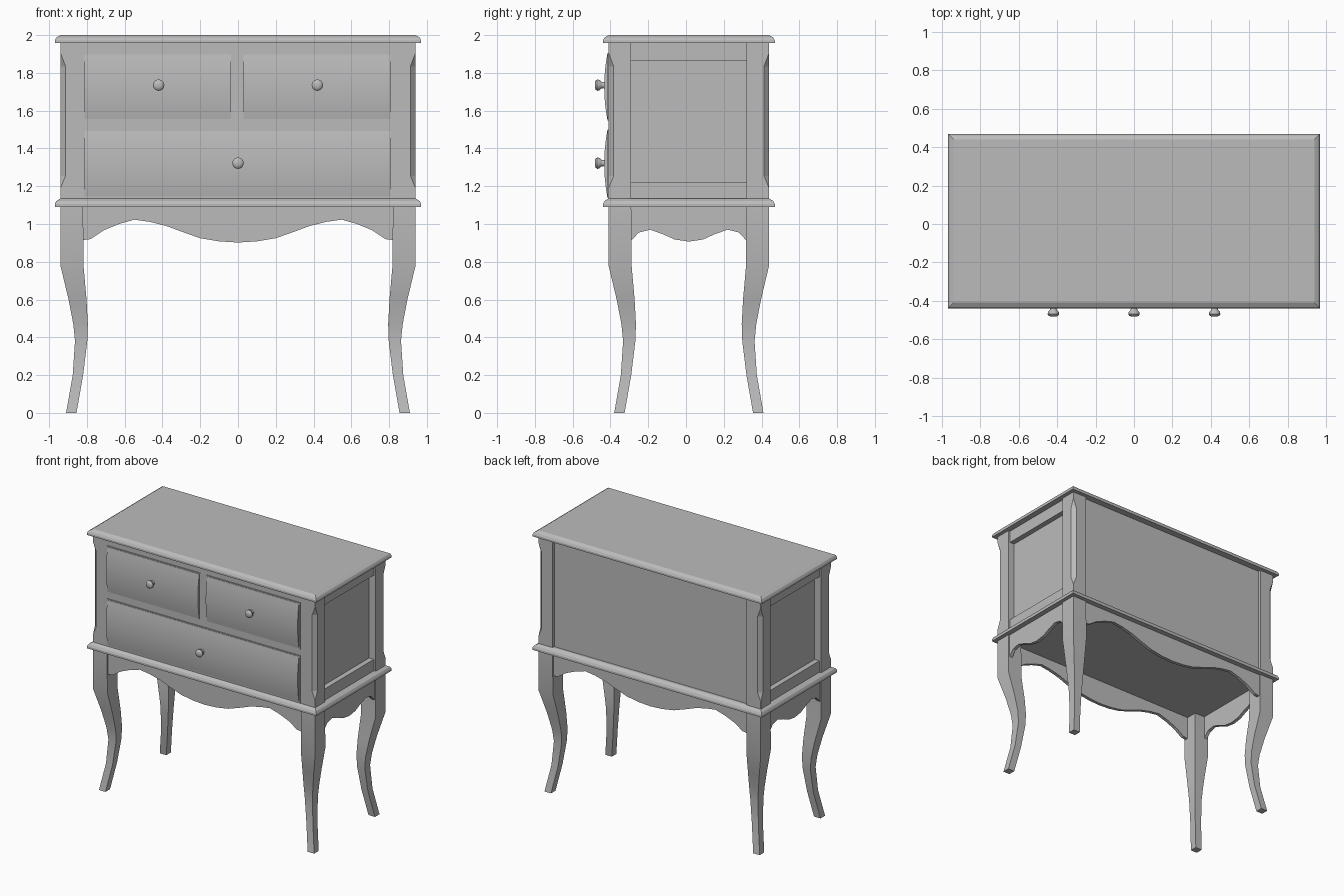
import bpy, bmesh, math

cube = bpy.data.objects.get("Cube")
if cube:
    bpy.data.objects.remove(cube, do_unlink=True)

CY = 0.015            # middle of the carcass in depth
DX, DY = 0.94, 0.425  # half width and half depth over the posts
SKEW = DX - DY        # a leg's depth offset follows its width offset

paint = bpy.data.materials.new("grey paint")
paint.use_nodes = True
GREY = (0.5, 0.5, 0.5, 1)
paint.diffuse_color = GREY
paint.node_tree.nodes["Principled BSDF"].inputs["Base Color"].default_value = GREY


def loft(name, rings, smooth=None):
    """Skin a list of equal point rings and cap both ends."""
    bm = bmesh.new()
    rows = [[bm.verts.new(p) for p in ring] for ring in rings]
    n = len(rows[0])
    for a, b in zip(rows, rows[1:]):
        for i in range(n):
            j = (i + 1) % n
            bm.faces.new((a[i], a[j], b[j], b[i]))
    bm.faces.new(rows[0])
    bm.faces.new(rows[-1])
    bmesh.ops.recalc_face_normals(bm, faces=bm.faces)
    mesh = bpy.data.meshes.new(name)
    bm.to_mesh(mesh)
    bm.free()
    mesh.materials.append(paint)
    obj = bpy.data.objects.new(name, mesh)
    bpy.context.collection.objects.link(obj)
    if smooth:
        bpy.ops.object.select_all(action='DESELECT')
        obj.select_set(True)
        bpy.context.view_layer.objects.active = obj
        bpy.ops.object.shade_smooth_by_angle(angle=math.radians(smooth))
    return obj


def rect(x0, x1, y0, y1, z):
    return [(x0, y0, z), (x1, y0, z), (x1, y1, z), (x0, y1, z)]


def box(name, x0, x1, y0, y1, z0, z1):
    return loft(name, [rect(x0, x1, y0, y1, z) for z in (z0, z1)])


# Moulded top and waist slabs, with a rounded upper edge
def moulding(name, z0, z1):
    h = z1 - z0
    steps = [(0.03, 0), (0.03, 0.35), (0.022, 0.7), (0, 1)]
    loft(name, [rect(-DX - o, DX + o, CY - DY - o, CY + DY + o, z0 + h * t)
                for o, t in steps])


moulding("top", 1.957, 2.0)
moulding("waist_moulding", 1.09, 1.135)

# Four curved legs and stop-chamfered corner posts
LEG = [(0, 0.91, 0.855), (0.2, 0.875, 0.82), (0.38, 0.863, 0.798),
       (0.47, 0.872, 0.795), (0.6, 0.897, 0.802), (0.78, 0.94, 0.818),
       (1.1, 0.94, 0.82)]
POST = [(1.13, 0.0004), (1.19, 0.0004), (1.255, 0.027), (1.835, 0.027),
        (1.905, 0.0004), (1.96, 0.0004)]
for sx, side in ((1, "left"), (-1, "right")):
    for sy, end in ((1, "back"), (-1, "front")):
        def corner(a, b, z):
            return (sx * a, CY + sy * (b - SKEW), z)
        loft(f"{end}_{side}_leg",
             [[corner(o, o, z), corner(i, o, z), corner(i, i, z), corner(o, i, z)]
              for z, o, i in LEG], smooth=30)
        loft(f"{end}_{side}_post",
             [[corner(DX - c, DX, z), corner(0.82, DX, z), corner(0.82, 0.82, z),
               corner(DX, 0.82, z), corner(DX, DX - c, z)] for z, c in POST])

# Carcass: front frame, back panel, framed side panels
FRONT, BACK = CY - DY, CY + DY
box("front_frame", -0.82, 0.82, FRONT, FRONT + 0.03, 1.13, 1.96)
box("back_panel", -0.82, 0.82, BACK - 0.04, BACK - 0.02, 1.13, 1.96)
for s, side in ((1, "left"), (-1, "right")):
    for part, outer, z0, z1 in (("side_panel", 0.885, 1.13, 1.96),
                                ("upper_side_rail", 0.925, 1.865, 1.96),
                                ("lower_side_rail", 0.925, 1.13, 1.222)):
        x0, x1 = sorted((s * 0.87, s * outer))
        box(f"{side}_{part}", x0, x1, CY - 0.305, CY + 0.305, z0, z1)

# Scalloped aprons, from half an outline mirrored about the middle
WIDE = [(0, 0.902), (0.1, 0.908), (0.2, 0.925), (0.3, 0.96), (0.38, 0.99),
        (0.47, 1.012), (0.55, 1.023), (0.63, 1.0), (0.71, 0.967),
        (0.78, 0.92), (0.82, 0.915)]
NARROW = [(0, 0.907), (0.075, 0.918), (0.135, 0.945), (0.205, 0.97),
          (0.265, 0.955), (0.305, 0.912)]


def outline(half):
    end = half[-1][0]
    return ([(-u, z) for u, z in reversed(half[1:])] + half
            + [(end, 1.1), (-end, 1.1)])


for s, end, side in ((1, "back", "left"), (-1, "front", "right")):
    loft(f"{end}_apron", [[(u, CY + s * d, z) for u, z in outline(WIDE)]
                          for d in (DY - 0.01, DY - 0.035)])
    loft(f"{side}_apron", [[(s * d, CY + u, z) for u, z in outline(NARROW)]
                           for d in (DX - 0.01, DX - 0.035)])


# Bowed drawer fronts on thin backing plates
def drawer(name, x0, x1, z0, z1, lip=0.008):
    box(name + "_edge", x0, x1, FRONT - 0.005, FRONT + 0.01, z0, z1)
    mid, half = (z0 + z1) / 2, (z1 - z0) / 2 - lip
    ts = [k / 6 - 1 for k in range(13)]
    bow = [(FRONT - 0.007 - 0.016 * (1 - t * t), mid + half * t) for t in ts]
    bow += [(FRONT, mid + half), (FRONT, mid - half)]
    loft(name + "_front", [[(x, y, z) for y, z in bow]
                           for x in (x0 + lip, x1 - lip)], smooth=30)


# Turned knob, flaring out to a domed head
def knob(name, x, z):
    prof = [(-0.425, 0.02), (-0.437, 0.016), (-0.448, 0.018), (-0.458, 0.028),
            (-0.47, 0.03), (-0.478, 0.025), (-0.483, 0.012)]
    ring = [2 * math.pi * k / 20 for k in range(20)]
    loft(name, [[(x + r * math.cos(a), y, z + r * math.sin(a)) for a in ring]
                for y, r in prof], smooth=40)


drawer("upper_right_drawer", -0.82, -0.028, 1.548, 1.905)
drawer("upper_left_drawer", 0.022, 0.815, 1.548, 1.905)
drawer("lower_drawer", -0.82, 0.815, 1.138, 1.5)
knob("upper_right_knob", -0.42, 1.735)
knob("upper_left_knob", 0.42, 1.735)
knob("lower_knob", 0, 1.322)
